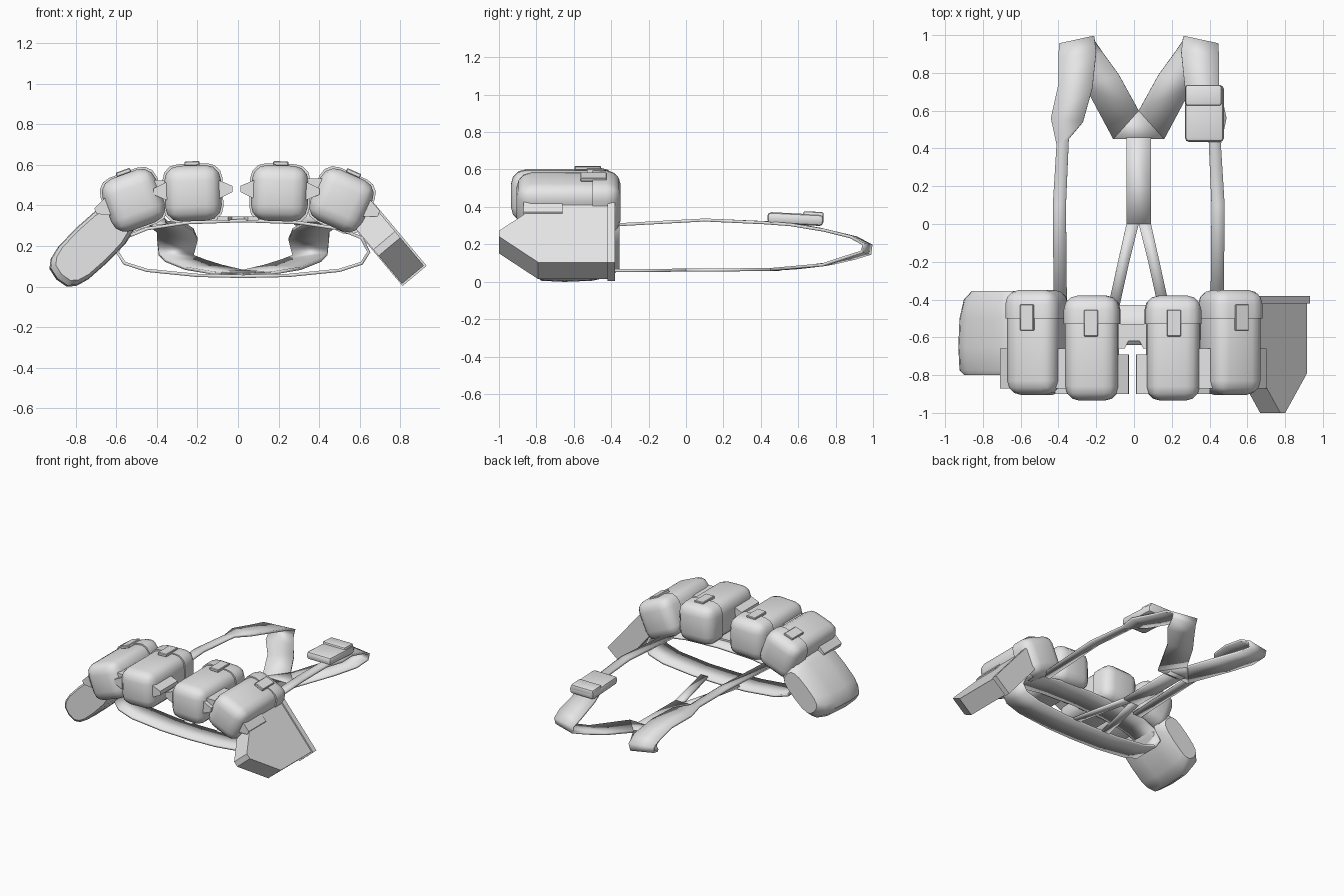
import bpy, bmesh, math
from mathutils import Matrix, Vector

if "Cube" in bpy.data.objects:
    bpy.data.objects.remove(bpy.data.objects["Cube"], do_unlink=True)

GREY = (0.8, 0.8, 0.8, 1)
fabric = bpy.data.materials.new("grey_fabric")
fabric.diffuse_color = GREY
fabric.use_nodes = True
fabric.node_tree.nodes["Principled BSDF"].inputs["Base Color"].default_value = GREY
MID = 0.025  # the harness is symmetric about this x
made = []


def finish(name, bm, matrix=Matrix()):
    bmesh.ops.recalc_face_normals(bm, faces=bm.faces[:])
    mesh = bpy.data.meshes.new(name)
    bm.to_mesh(mesh)
    bm.free()
    mesh.materials.append(fabric)
    ob = bpy.data.objects.new(name, mesh)
    ob.matrix_world = matrix
    bpy.context.collection.objects.link(ob)
    made.append(ob)
    return ob


def rounded(size, radius, segments=3):
    bm = bmesh.new()
    bmesh.ops.create_cube(bm, size=1, matrix=Matrix.Diagonal((*size, 1)))
    bmesh.ops.bevel(bm, geom=bm.edges[:], offset=radius, segments=segments,
                    profile=0.5, affect='EDGES')
    return bm


def prism(name, outline, depth, matrix):
    """Outline in local XY, extruded along local Z."""
    bm = bmesh.new()
    face = bm.faces.new([bm.verts.new((x, y, 0)) for x, y in outline])
    top = bmesh.ops.extrude_face_region(bm, geom=[face])["geom"]
    bmesh.ops.translate(bm, vec=(0, 0, depth),
                        verts=[v for v in top if isinstance(v, bmesh.types.BMVert)])
    return finish(name, bm, matrix)


def ribbon(name, pairs, closed=False, thickness=0.016):
    """Strap made of pairs of edge points."""
    bm = bmesh.new()
    rows = [[bm.verts.new(p) for p in pair] for pair in pairs]
    for a, b in zip(rows, rows[1:] + (rows[:1] if closed else [])):
        bm.faces.new((a[0], a[1], b[1], b[0]))
    ob = finish(name, bm)
    mod = ob.modifiers.new("thickness", 'SOLIDIFY')
    mod.thickness = thickness
    mod.offset = 0
    return ob


def flip(p):
    return (2 * MID - p[0], p[1], p[2])


# Belt loop
half = [(-0.25, .315), (-0.45, .285), (-0.56, .24), (-0.595, .17),
        (-0.56, .115), (-0.45, .08), (-0.2, .055)]
loop = [(MID, .325)] + half + [(MID, .05)] + [(2 * MID - x, z) for x, z in half[::-1]]
ribbon("belt", [((x, -0.43, z), (x, -0.64, z)) for x, z in loop], closed=True)

# Belt buckle, with an arched notch at its lower edge
prism("buckle", [(-.1, .06), (.1, .06), (.1, -.07), (.05, -.07), (.03, -.03),
                 (-.03, -.03), (-.05, -.07), (-.1, -.07)], 0.02,
      Matrix.Translation((0, -0.59, .325)))

# Shoulder straps: front strap, pad, fold over the shoulder and down the back
# each row: outer x, inner x, outer y, inner y, outer z, inner z
rows = [(-.425, -.355, -.45, -.45, .30, .30),
        (-.43, -.36, .10, .10, .33, .33),
        (-.41, -.345, .42, .45, .315, .315),
        (-.44, -.27, .56, .54, .305, .31),
        (-.40, -.22, .74, .72, .275, .28),
        (-.40, -.20, .88, .91, .24, .235),
        (-.395, -.21, .95, .99, .20, .195),
        (-.39, -.22, .94, .985, .16, .15),
        (-.36, -.16, .85, .90, .13, .125),
        (-.26, -.08, .73, .79, .09, .10),
        (-.11, MID, .45, .60, .065, .075)]
side = [((a, c, e), (b, d, f)) for a, b, c, d, e, f in rows]
ribbon("shoulder_strap_right", side)
ribbon("shoulder_strap_left", [(flip(p), flip(q)) for p, q in side])

# Back yoke, centre strap and the two splayed lower straps
ribbon("back_yoke", [((-.11, .45, .065), (.16, .45, .065)),
                     ((MID - .01, .60, .075), (MID + .01, .60, .075))])
ribbon("back_centre_strap", [((-.04, y, z), (.09, y, z))
                             for y, z in ((.5, .066), (.2, .063), (0, .062))])
leg = [((-.04, 0, .062), (MID, 0, .062)),
       ((-.085, -.2, .06), (-.025, -.2, .06)),
       ((-.14, -.45, .06), (-.08, -.45, .06))]
ribbon("back_lower_strap_right", leg)
ribbon("back_lower_strap_left", [(flip(p), flip(q)) for p, q in leg])

# Four belt pouches, each with a lid, a closing tab and side loops
SIZE = Vector((.28, .55, .275))
SIDE_ON = Matrix.Rotation(math.pi / 2, 4, 'X')
pouches = {"outer_right": (-.515, -.63, .425, -20),
           "inner_right": (-.222, -.66, .46, -2),
           "inner_left": (.206, -.66, .46, 2),
           "outer_left": (.51, -.63, .425, 24)}
for label, (x, y, z, tilt) in pouches.items():
    place = Matrix.Translation((x, y, z)) @ Matrix.Rotation(math.radians(tilt), 4, 'Y')
    finish("pouch_" + label, rounded(SIZE, .075), place)

    bm = rounded(SIZE + Vector((.016, .012, .016)), .075)
    bmesh.ops.bisect_plane(bm, geom=bm.verts[:] + bm.edges[:] + bm.faces[:],
                           plane_co=(0, .13, 0), plane_no=(0, 1, 0), clear_inner=True)
    bmesh.ops.holes_fill(bm, edges=[e for e in bm.edges if e.is_boundary])
    finish("pouch_lid_" + label, bm, place)

    finish("pouch_tab_" + label, rounded((.075, .14, .022), .004, 1),
           place @ Matrix.Translation((0, .135, .147)))
    for s, end in ((-1, "a"), (1, "b")):
        prism(f"pouch_loop_{label}_{end}",
              [(s * .13, .05), (s * .195, .02), (s * .195, -.01), (s * .13, -.04)],
              .21, place @ Matrix.Translation((0, -.03, .01)) @ SIDE_ON)

# Rounded canteen carrier on the right hip, lofted along y
bm = bmesh.new()
rings = []
SIDES = 16
for y, k in ((-.80, .85), (-.775, .97), (-.65, 1), (-.5, .97), (-.4, .86), (-.355, .66)):
    ring = []
    for i in range(SIDES):
        a = 2 * math.pi * i / SIDES
        c, s = math.cos(a), math.sin(a)
        ring.append(bm.verts.new((.245 * k * math.copysign(abs(c) ** .65, c), y,
                                  .115 * k * math.copysign(abs(s) ** .65, s))))
    rings.append(ring)
for a, b in zip(rings, rings[1:]):
    for i in range(SIDES):
        j = (i + 1) % SIDES
        bm.faces.new((a[i], a[j], b[j], b[i]))
bm.faces.new(rings[0])
bm.faces.new(rings[-1])
finish("canteen_carrier", bm,
       Matrix.Translation((-.72, 0, .205)) @ Matrix.Rotation(math.radians(-44), 4, 'Y'))

# Pointed spade cover on the left hip, with a rim at its open end
hip = Matrix.Translation((.552, 0, .32)) @ Matrix.Rotation(math.radians(50), 4, 'Y')
prism("spade_cover", [(0, -.40), (.4, -.40), (.4, -.79), (.22, -1), (.18, -1), (0, -.79)],
      .14, hip)
prism("spade_cover_rim", [(-.01, -.38), (.41, -.38), (.41, -.42), (-.01, -.42)],
      .155, hip @ Matrix.Translation((0, 0, -.005)))

# Small pouch with a flap on the left shoulder pad
pad = Matrix.Translation((.373, .585, .335)) @ Matrix.Rotation(math.radians(-3), 4, 'X')
finish("shoulder_pouch", rounded((.205, .30, .06), .02, 2), pad)
finish("shoulder_pouch_flap", rounded((.19, .11, .055), .012, 2),
       pad @ Matrix.Translation((-.005, .095, .017)))

# Smooth shading with sharp edges kept
bpy.ops.object.select_all(action='DESELECT')
for ob in made:
    ob.select_set(True)
bpy.context.view_layer.objects.active = made[0]
bpy.ops.object.shade_smooth_by_angle(angle=math.radians(35))
